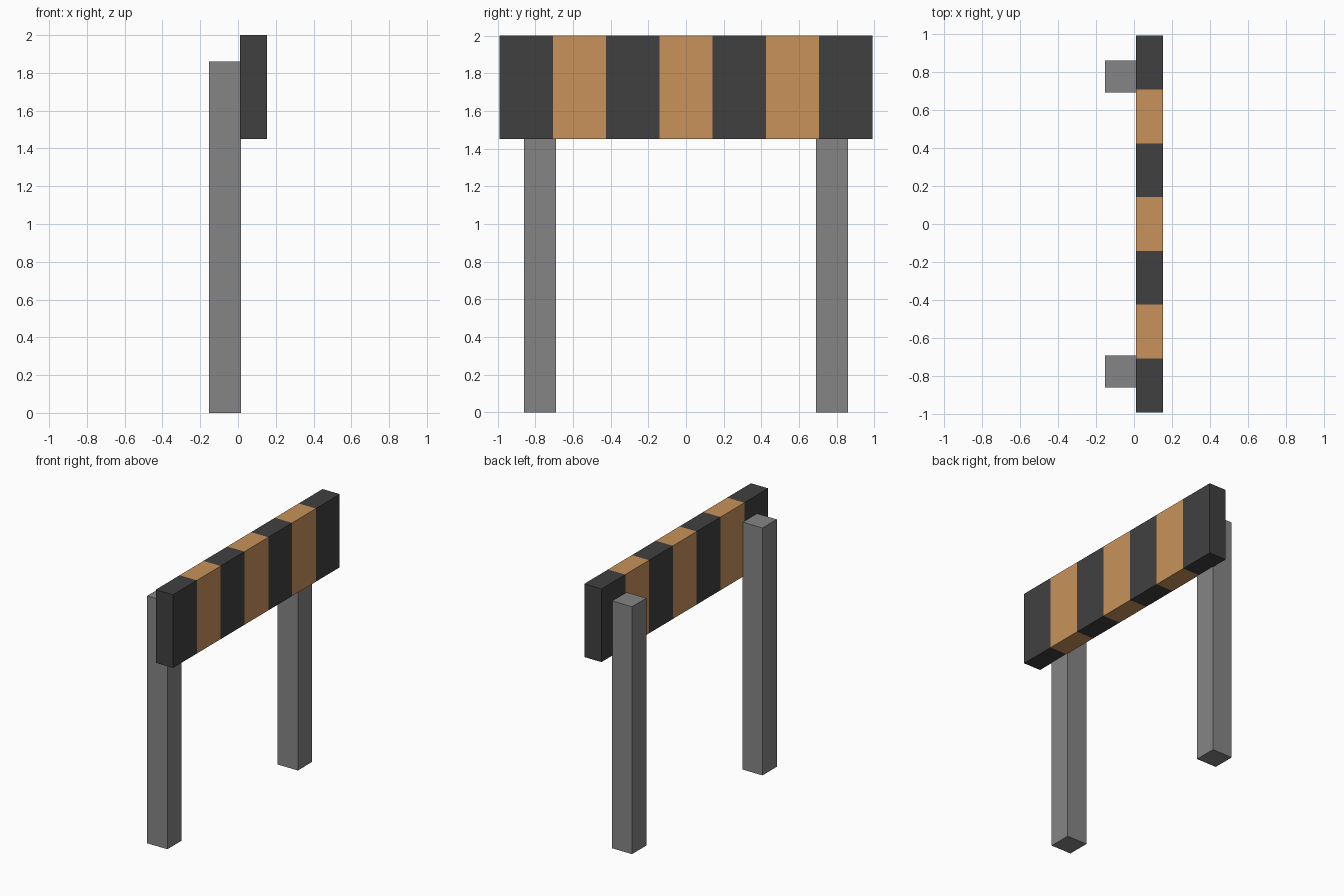
import bpy, bmesh

if "Cube" in bpy.data.objects:
    bpy.data.objects.remove(bpy.data.objects["Cube"])

HALF_LEN = 0.99
STRIPES = 7


def material(name, rgb):
    m = bpy.data.materials.new(name)
    m.diffuse_color = (*rgb, 1)
    m.use_nodes = True
    m.node_tree.nodes["Principled BSDF"].inputs["Base Color"].default_value = m.diffuse_color
    return m


def box(name, x, y, z, mats, cuts=0):
    """Box spanning the given ranges, sliced into equal bands along y."""
    bm = bmesh.new()
    bmesh.ops.create_cube(bm, size=1)
    for v in bm.verts:
        for i, (a, b) in enumerate((x, y, z)):
            v.co[i] = a if v.co[i] < 0 else b
    step = (y[1] - y[0]) / (cuts + 1)
    for i in range(1, cuts + 1):
        bmesh.ops.bisect_plane(bm, geom=bm.verts[:] + bm.edges[:] + bm.faces[:],
                               plane_co=(0, y[0] + i * step, 0), plane_no=(0, 1, 0))
    # Alternate the materials band by band
    for f in bm.faces:
        band = int((f.calc_center_median().y - y[0]) / step)
        f.material_index = min(band, cuts) % len(mats)
    me = bpy.data.meshes.new(name)
    bm.to_mesh(me)
    bm.free()
    for m in mats:
        me.materials.append(m)
    ob = bpy.data.objects.new(name, me)
    bpy.context.collection.objects.link(ob)
    return ob


dark = material("dark_stripe", (0.051, 0.051, 0.051))
orange = material("orange_stripe", (0.578, 0.287, 0.102))
grey = material("post_grey", (0.235, 0.235, 0.235))

# Striped barrier board
box("striped_board", (0.01, 0.153), (-HALF_LEN, HALF_LEN), (1.45, 2.0),
    [dark, orange], STRIPES - 1)

# Two square posts behind the board
for side, y in (("left", (-0.86, -0.69)), ("right", (0.69, 0.86))):
    box(side + "_post", (-0.153, 0.015), y, (0, 1.86), [grey])
